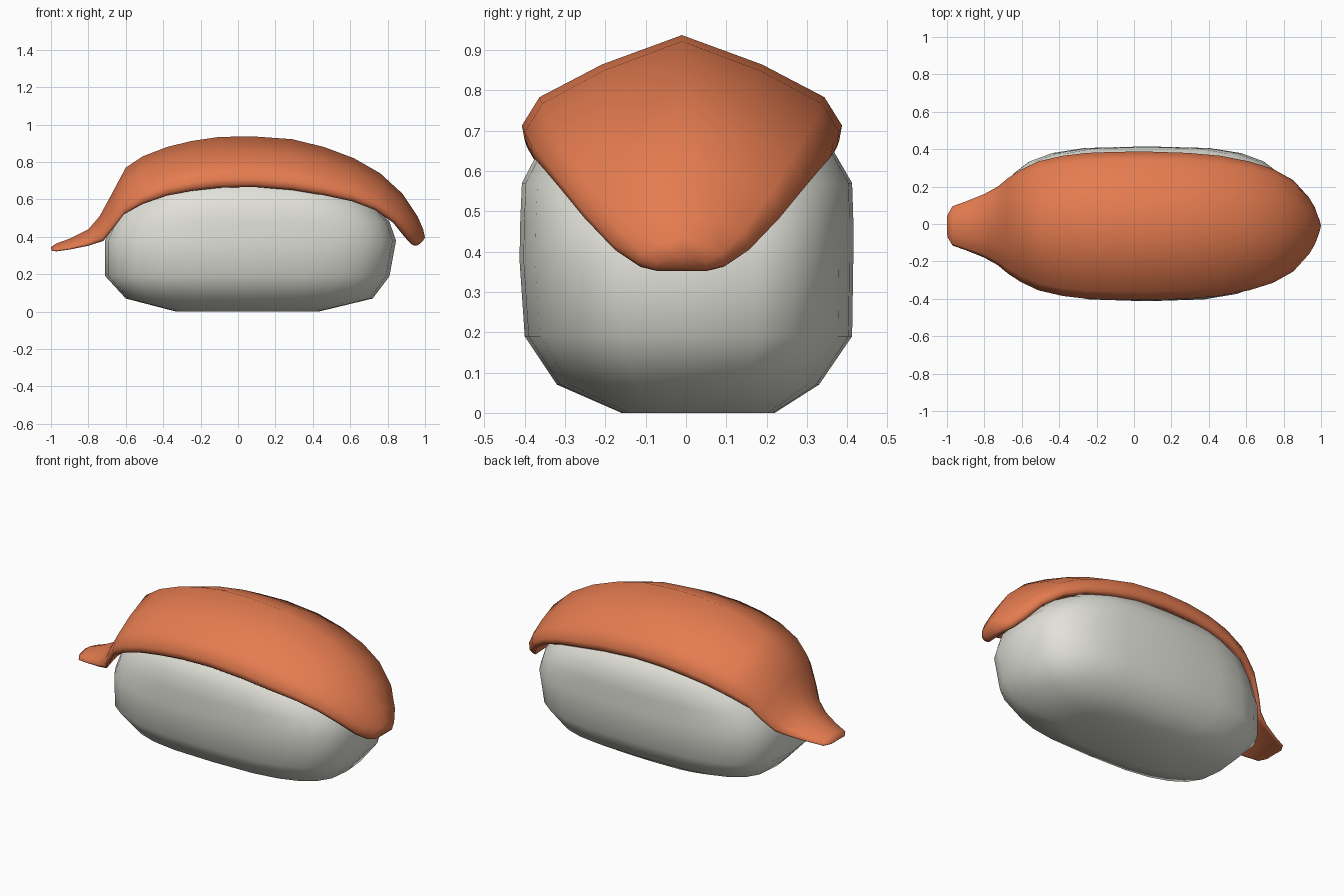
import bpy, bmesh, math


def material(name, rgb):
    m = bpy.data.materials.new(name)
    m.diffuse_color = (*rgb, 1)
    return m


def loft(name, rings, mat):
    """Skin a closed solid over equal-length rings of points."""
    bm = bmesh.new()
    loops = [[bm.verts.new(p) for p in ring] for ring in rings]
    n = len(loops[0])
    for a, b in zip(loops, loops[1:]):
        for i in range(n):
            j = (i + 1) % n
            bm.faces.new((a[i], a[j], b[j], b[i]))
    bm.faces.new(loops[0])
    bm.faces.new(loops[-1])
    bmesh.ops.recalc_face_normals(bm, faces=bm.faces[:])
    for f in bm.faces:
        f.smooth = True
    mesh = bpy.data.meshes.new(name)
    bm.to_mesh(mesh)
    bm.free()
    mesh.materials.append(mat)
    obj = bpy.data.objects.new(name, mesh)
    bpy.context.collection.objects.link(obj)
    return obj


rice_white = material("rice_white", (0.76, 0.76, 0.70))
fish_orange = material("fish_orange", (0.78, 0.20, 0.08))


# Rice block: rounded-rectangle rings
def rice_ring(z, x0, x1, y0, y1, steps=24):
    cx, cy = (x0 + x1) / 2, (y0 + y1) / 2
    ring = []
    for i in range(steps):
        t = 2 * math.pi * i / steps
        c, s = math.cos(t), math.sin(t)
        e = 2 / (3.2 if s > 0 else 2.9)
        ring.append((cx + (x1 - x0) / 2 * math.copysign(abs(c) ** e, c),
                     cy + (y1 - y0) / 2 * math.copysign(abs(s) ** e, s), z))
    return ring


rice_levels = [  # z, x min, x max, y min, y max
    (0.00, -0.33, 0.43, -0.16, 0.22),
    (0.07, -0.60, 0.72, -0.32, 0.33),
    (0.19, -0.71, 0.81, -0.40, 0.412),
    (0.38, -0.71, 0.845, -0.413, 0.415),
    (0.48, -0.67, 0.81, -0.411, 0.415),
    (0.57, -0.60, 0.73, -0.407, 0.412),
    (0.66, -0.50, 0.58, -0.36, 0.36),
    (0.74, -0.40, 0.42, -0.22, 0.22),
]
loft("rice_block", [rice_ring(*lv) for lv in rice_levels], rice_white)

# Fish slice: half cross-sections as (width fraction, height fraction)
upper = [(0, 1), (0.5, 0.73), (0.89, 0.43), (1, 0.17), (0.985, 0.05)]
under = [(0.94, 0), (0.85, 0.06), (0.5, 0.25), (0, 0.36)]

fish_stations = [  # top x, top z, rim x, rim z, half width, underside hollow
    (-1.00, 0.345, -0.995, 0.325, 0.06, 0.2),
    (-0.97, 0.365, -0.97, 0.322, 0.105, 0.2),
    (-0.90, 0.39, -0.90, 0.332, 0.13, 0.3),
    (-0.80, 0.44, -0.80, 0.352, 0.17, 0.5),
    (-0.74, 0.51, -0.72, 0.378, 0.21, 0.8),
    (-0.68, 0.62, -0.67, 0.44, 0.255, 1),
    (-0.60, 0.77, -0.61, 0.52, 0.30, 1),
    (-0.51, 0.83, -0.51, 0.575, 0.345, 1),
    (-0.38, 0.88, -0.38, 0.62, 0.375, 1),
    (-0.25, 0.912, -0.25, 0.645, 0.39, 1),
    (-0.10, 0.934, -0.10, 0.662, 0.396, 1),
    (0.08, 0.937, 0.08, 0.667, 0.397, 1),
    (0.29, 0.922, 0.29, 0.65, 0.39, 1),
    (0.46, 0.88, 0.46, 0.622, 0.375, 1),
    (0.62, 0.82, 0.61, 0.59, 0.345, 1),
    (0.76, 0.74, 0.73, 0.545, 0.305, 1),
    (0.88, 0.63, 0.83, 0.475, 0.245, 0.8),
    (0.96, 0.51, 0.89, 0.40, 0.17, 0.4),
    (0.99, 0.44, 0.925, 0.362, 0.11, 0.1),
    (1.00, 0.395, 0.945, 0.352, 0.065, 0.0),
]


def fish_ring(tx, tz, rx, rz, w, hollow):
    # the upper skin leans outward, which rounds the slice's end
    half = [(u, rx + (tx - rx) * v ** 0.5, rz + (tz - rz) * v) for u, v in upper]
    half += [(u, rx + (tx - rx) * v * hollow, rz + (tz - rz) * v * hollow)
             for u, v in under]
    both = half + [(-u, x, z) for u, x, z in half[-2:0:-1]]
    return [(x, -0.01 + w * u, z) for u, x, z in both]


loft("fish_slice", [fish_ring(*s) for s in fish_stations], fish_orange)
